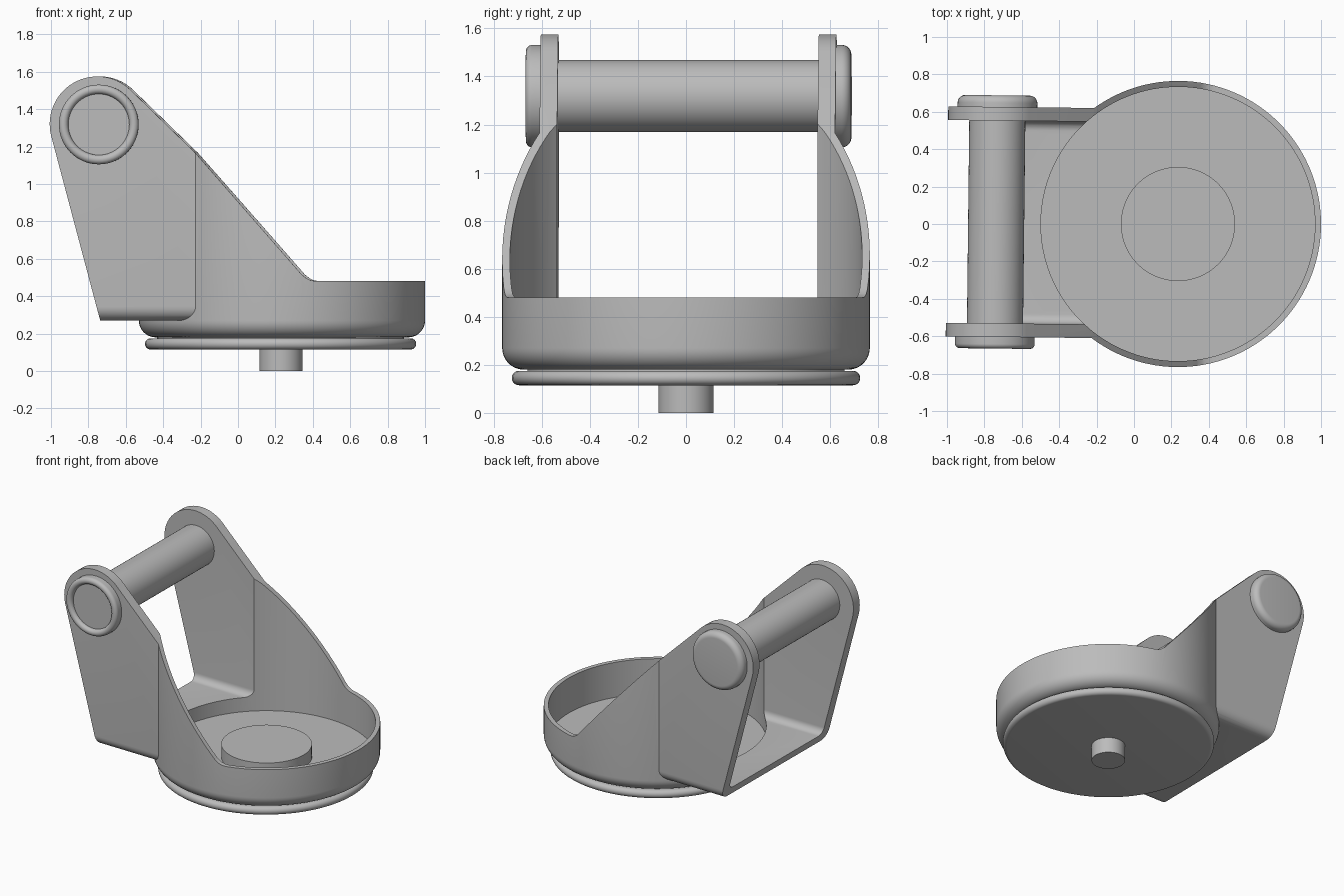
import bpy, bmesh, math
from mathutils import Matrix, Vector

if "Cube" in bpy.data.objects:
    bpy.data.objects.remove(bpy.data.objects["Cube"])

CX = 0.235            # axis of the round cup
grey = bpy.data.materials.new("plain_grey")
grey.diffuse_color = (0.5, 0.5, 0.5, 1)
grey.use_nodes = True
grey.node_tree.nodes["Principled BSDF"].inputs["Base Color"].default_value = grey.diffuse_color


def finish(name, bm):
    bmesh.ops.remove_doubles(bm, verts=bm.verts, dist=1e-5)
    bmesh.ops.recalc_face_normals(bm, faces=bm.faces)
    me = bpy.data.meshes.new(name)
    bm.to_mesh(me)
    bm.free()
    me.materials.append(grey)
    ob = bpy.data.objects.new(name, me)
    bpy.context.collection.objects.link(ob)
    return ob


def lathe(name, profile, matrix, steps=96):
    """Spin an (r, z) profile round z, then place it."""
    bm = bmesh.new()
    vs = [bm.verts.new((r, 0, z)) for r, z in profile]
    es = [bm.edges.new(p) for p in zip(vs, vs[1:])]
    bmesh.ops.spin(bm, geom=vs + es, cent=(0, 0, 0), axis=(0, 0, 1),
                   angle=2 * math.pi, steps=steps, use_merge=True)
    bmesh.ops.transform(bm, matrix=matrix, verts=bm.verts)
    return finish(name, bm)


def prism(name, points, direction):
    """Extrude a closed outline of 3D points."""
    bm = bmesh.new()
    f = bm.faces.new([bm.verts.new(p) for p in points])
    ext = bmesh.ops.extrude_face_region(bm, geom=[f])
    bmesh.ops.translate(bm, vec=direction,
                        verts=[v for v in ext["geom"] if isinstance(v, bmesh.types.BMVert)])
    return finish(name, bm)


def arc(cx, cz, r, a0, a1, n):
    return [(cx + r * math.cos(math.radians(a0 + (a1 - a0) * i / n)),
             cz + r * math.sin(math.radians(a0 + (a1 - a0) * i / n))) for i in range(n + 1)]


def channel(half, bottom, top, r):
    """Upright rectangle with rounded lower corners, as (y, z)."""
    return ([(half, top), (-half, top)]
            + arc(-half + r, bottom + r, r, 180, 270, 8)
            + arc(half - r, bottom + r, r, 270, 360, 8))


def combine(target, tool, op):
    m = target.modifiers.new(op, "BOOLEAN")
    m.operation, m.object, m.solver = op, tool, "EXACT"
    bpy.context.view_layer.objects.active = target
    bpy.ops.object.modifier_apply(modifier=m.name)
    bpy.data.objects.remove(tool)


axis = Matrix.Translation((CX, 0, 0))

# Fork: round cup joined to a bent sheet bracket, trimmed to the side outline
fork = lathe("fork_body", [(0, 0.18)] + arc(0.675, 0.27, 0.09, 270, 360, 10)
             + [(0.765, 1.7), (0, 1.7)], axis, 128)
block = prism("bracket", [(-1.1, y, z) for y, z in channel(0.615, 0.27, 1.68, 0.075)],
              Vector((0.88, 0, 0)))
combine(fork, block, "UNION")

outline = (arc(-0.745, 1.32, 0.255, 45.8, 194.9, 28)
           + [(-0.73, 0.27), (-0.73, 0.1), (1.1, 0.1), (1.1, 0.48),
              (0.43, 0.48), (0.40, 0.484), (0.375, 0.495), (0.35, 0.515), (-0.22, 1.165)])
combine(fork, prism("side_outline", [(x, -1, z) for x, z in outline], Vector((0, 2, 0))),
        "INTERSECT")
combine(fork, lathe("cup_cavity", [(0, 0.22), (0.733, 0.22), (0.733, 2), (0, 2)], axis, 128),
        "DIFFERENCE")
combine(fork, prism("bracket_gap", [(-1.3, y, z) for y, z in channel(0.542, 0.325, 2, 0.05)],
                    Vector((1.05, 0, 0))), "DIFFERENCE")

# Hub inside the cup
hub = lathe("inner_hub", [(0, 0.2), (0.305, 0.2), (0.305, 0.315), (0, 0.315)], axis)

# Round base plate with rounded rim, and the stem below
base = lathe("base_plate", [(0, 0.115)] + arc(0.695, 0.145, 0.03, 270, 450, 12)
             + [(0.66, 0.175), (0.66, 0.185), (0, 0.185)],
             Matrix.Translation((0.228, 0, 0)))
stem = lathe("stem", [(0, 0), (0.115, 0), (0.115, 0.13), (0, 0.13)],
             Matrix.Translation((0.23, 0, 0)), 48)

# Axle through the cheeks, with a head at each end
def along_y(sign):
    return (Matrix.Translation((-0.737, 0, 1.318))
            @ Matrix.Rotation(-sign * math.pi / 2, 4, "X"))

axle = lathe("axle", [(0, -0.6), (0.15, -0.6), (0.15, 0.6), (0, 0.6)], along_y(1), 64)
back_head = lathe("back_axle_head", [(0, 0.6), (0.213, 0.6)]
                  + arc(0.173, 0.637, 0.04, 0, 90, 8) + [(0, 0.677)], along_y(1), 64)
front_head = lathe("front_axle_head", [(0, 0.6), (0.213, 0.6)]
                   + arc(0.188, 0.652, 0.025, 0, 180, 14)
                   + [(0.163, 0.648), (0, 0.648)], along_y(-1), 64)

# Slight swivel about the cup axis, then smooth shading with sharp edges kept
swivel = axis @ Matrix.Rotation(math.radians(-0.65), 4, "Z") @ axis.inverted()
for ob in (fork, hub, base, stem, axle, back_head, front_head):
    ob.data.transform(swivel)
    bpy.ops.object.select_all(action="DESELECT")
    ob.select_set(True)
    bpy.context.view_layer.objects.active = ob
    bpy.ops.object.shade_smooth_by_angle(angle=math.radians(30))
